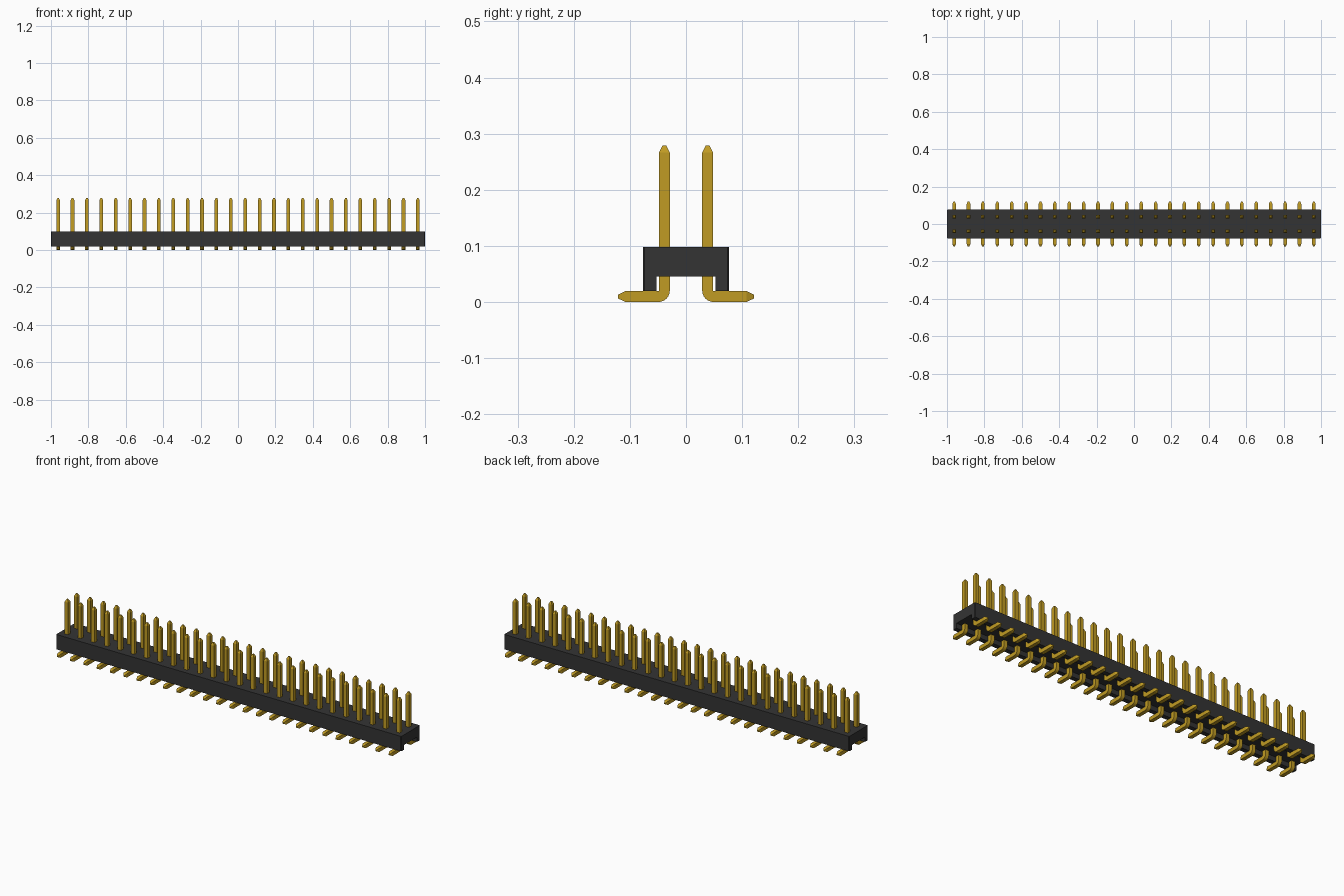
import bpy, bmesh, math
from mathutils import Vector

PINS = 26
PITCH = 2 / PINS
ROW_Y = 0.0385      # distance of each pin row from the middle
HALF = 0.0097       # half the pin thickness
TOP = 0.279
REACH = 0.121       # how far the feet stick out

cube = bpy.data.objects.get("Cube")
if cube:
    bpy.data.objects.remove(cube)


def material(name, rgb, metallic=0.0):
    mat = bpy.data.materials.new(name)
    mat.use_nodes = True
    mat.diffuse_color = (*rgb, 1)
    mat.node_tree.nodes["Principled BSDF"].inputs["Base Color"].default_value = (*rgb, 1)
    return mat


def make_object(name, bm, mat):
    bmesh.ops.recalc_face_normals(bm, faces=bm.faces)
    mesh = bpy.data.meshes.new(name)
    bm.to_mesh(mesh)
    bm.free()
    mesh.materials.append(mat)
    obj = bpy.data.objects.new(name, mesh)
    bpy.context.collection.objects.link(obj)
    return obj


black = material("black plastic", (0.034, 0.034, 0.034))
gold = material("gold plating", (0.53, 0.33, 0.017))

# Housing: channel profile extruded along x, with slightly cut end corners
bm = bmesh.new()
half_profile = [(0.077, 0.098), (0.077, 0.02), (0.053, 0.02), (0.053, 0.045)]
profile = half_profile + [(-y, z) for y, z in reversed(half_profile)]
face = bm.faces.new([bm.verts.new((-1, y, z)) for y, z in profile])
extruded = bmesh.ops.extrude_face_region(bm, geom=[face])
bmesh.ops.translate(bm, vec=(2, 0, 0),
                    verts=[v for v in extruded["geom"] if isinstance(v, bmesh.types.BMVert)])
corners = [e for e in bm.edges
           if abs(e.verts[0].co.x - e.verts[1].co.x) < 1e-5
           and all(abs(v.co.y) > 0.07 for v in e.verts)
           and abs(e.verts[0].co.z - e.verts[1].co.z) > 0.01]
bmesh.ops.bevel(bm, geom=corners, offset=0.003, segments=1, affect='EDGES')
make_object("housing", bm, black)

# Pin path: (y, z, direction angle, half thickness), from tip to foot
bend = HALF + 0.001
pivot = Vector((ROW_Y + bend, HALF + bend))
path = [(ROW_Y, TOP, 0, HALF * 0.35), (ROW_Y, TOP - 0.013, 0, HALF)]
for i in range(7):
    a = math.radians(90) * i / 6
    path.append((pivot.x - bend * math.cos(a), pivot.y - bend * math.sin(a), a, HALF))
path += [(REACH - 0.013, HALF, math.pi / 2, HALF), (REACH, HALF, math.pi / 2, HALF * 0.35)]

# One bent square pin, repeated along the row and mirrored to the other row
bm = bmesh.new()
rings = []
for y, z, a, h in path:
    side = Vector((0, math.cos(a), math.sin(a))) * h
    centre = Vector((-1 + PITCH / 2, y, z))
    rings.append([bm.verts.new(centre + Vector((sx * h, 0, 0)) + side * sy)
                  for sx, sy in ((-1, -1), (1, -1), (1, 1), (-1, 1))])
for r, s in zip(rings, rings[1:]):
    for i in range(4):
        j = (i + 1) % 4
        bm.faces.new((r[i], r[j], s[j], s[i]))
bm.faces.new(rings[0])
bm.faces.new(rings[-1])
pins = make_object("bent_pins", bm, gold)
bpy.context.view_layer.objects.active = pins
pins.select_set(True)
bpy.ops.object.shade_smooth_by_angle(angle=math.radians(20))

row = pins.modifiers.new("row", 'ARRAY')
row.count = PINS
row.use_relative_offset = False
row.use_constant_offset = True
row.constant_offset_displace = (PITCH, 0, 0)
mirror = pins.modifiers.new("second row", 'MIRROR')
mirror.use_axis = (False, True, False)
mirror.use_mirror_merge = False
